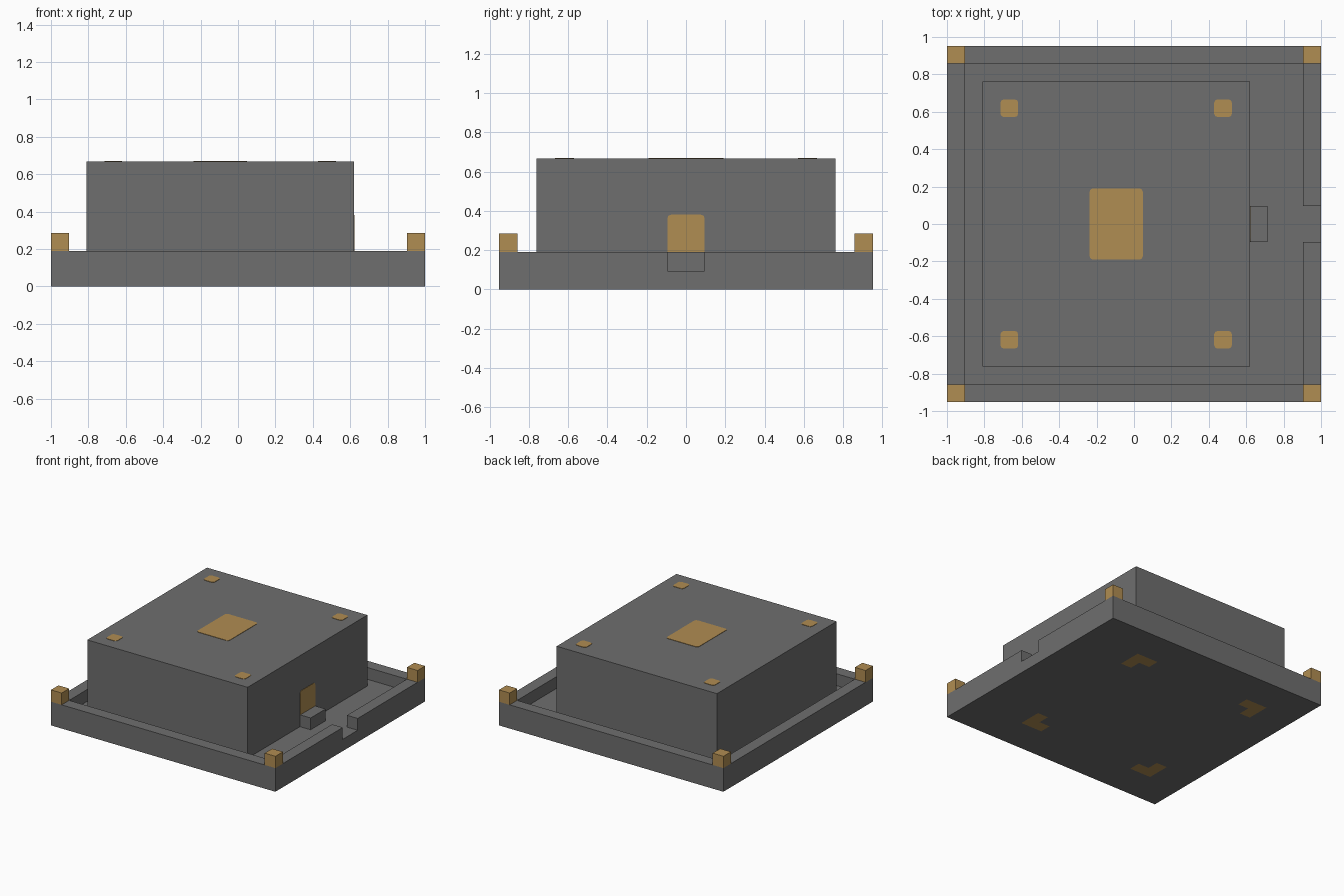
import bpy
import bmesh
from mathutils import Vector

cube = bpy.data.objects.get("Cube")
if cube:
    bpy.data.objects.remove(cube, do_unlink=True)

U = 2 / 21  # one building module


def material(name, rgb):
    m = bpy.data.materials.new(name)
    m.use_nodes = True
    m.diffuse_color = (*rgb, 1)
    m.node_tree.nodes["Principled BSDF"].inputs["Base Color"].default_value = (*rgb, 1)
    return m


STONE = material("grey stone", (0.156, 0.156, 0.156))
GOLD = material("sandy gold", (0.434, 0.266, 0.084))


def box_mesh(lo, hi):
    """Box between two corners, given in modules."""
    bm = bmesh.new()
    bmesh.ops.create_cube(bm, size=1)
    lo, hi = Vector(lo), Vector(hi)
    for v in bm.verts:
        v.co = (lo + hi) / 2 + v.co * (hi - lo)
    return bm


def finish(bm, name, *mats):
    bmesh.ops.scale(bm, vec=(U, U, U), verts=bm.verts)
    bmesh.ops.recalc_face_normals(bm, faces=bm.faces)
    mesh = bpy.data.meshes.new(name)
    bm.to_mesh(mesh)
    bm.free()
    for m in mats:
        mesh.materials.append(m)
    ob = bpy.data.objects.new(name, mesh)
    bpy.context.collection.objects.link(ob)
    return ob


def box(name, lo, hi, mat):
    return finish(box_mesh(lo, hi), name, mat)


def plate(name, lo, hi, axis, above=-100):
    """Thin gold panel with rounded corners around the given axis."""
    bm = box_mesh(lo, hi)
    corners = []
    for e in bm.edges:
        a, b = e.verts
        if abs(a.co[axis] - b.co[axis]) > 0.01 and all(
            abs(a.co[i] - b.co[i]) < 1e-4 for i in range(3) if i != axis
        ) and a.co.z > above:
            corners.append(e)
    bmesh.ops.bevel(bm, geom=corners, offset=0.2, segments=2, profile=0.5,
                    affect="EDGES")
    return finish(bm, name, GOLD)


# Courtyard tray: a slab sliced into cells, its rim raised around a gateway
bm = box_mesh((-10.5, -10, 0), (10.5, 10, 1))
x_cuts = (-9.5, -7.5, -6.5, -5.5, 3.5, 4.5, 5.5, 9.5)
y_cuts = (-9, -7, -6, -5, -1, 1, 5, 6, 7, 9)
for axis, cuts in ((0, x_cuts), (1, y_cuts)):
    for c in cuts:
        point, normal = Vector(), Vector()
        point[axis], normal[axis] = c, 1
        bmesh.ops.bisect_plane(bm, geom=bm.verts[:] + bm.edges[:] + bm.faces[:],
                               plane_co=point, plane_no=normal)
bm.normal_update()

# Gold corner brackets on the underside, open towards the middle
for f in bm.faces:
    c = f.calc_center_median()
    x, y = abs(c.x + 1), abs(c.y)
    if f.normal.z < -0.5 and 4.5 < x < 6.5 and 5 < y < 7 and (x > 5.5 or y > 6):
        f.material_index = 1

rim = []
for f in bm.faces:
    c = f.calc_center_median()
    gate = c.x > 9.5 and abs(c.y) < 1
    if f.normal.z > 0.5 and (abs(c.x) > 9.5 or abs(c.y) > 9) and not gate:
        rim.append(f)
raised = bmesh.ops.extrude_face_region(bm, geom=rim)["geom"]
bmesh.ops.delete(bm, geom=rim, context="FACES_ONLY")
bmesh.ops.translate(bm, vec=(0, 0, 1),
                    verts=[g for g in raised if isinstance(g, bmesh.types.BMVert)])
bmesh.ops.recalc_face_normals(bm, faces=bm.faces)
bmesh.ops.dissolve_limit(bm, angle_limit=0.01, verts=bm.verts, edges=bm.edges,
                         delimit={"MATERIAL"})
finish(bm, "courtyard_tray", STONE, GOLD)

# Main hall, doorstep and door
box("main_hall", (-8.5, -8, 1), (6.5, 8, 7), STONE)
box("doorstep", (6.5, -1, 1), (7.5, 1, 2), STONE)
plate("door_panel", (6.48, -1, 2), (6.53, 1, 4), 0, above=3)

# Roof panels
plate("roof_centre_panel", (-2.5, -2, 6.98), (0.5, 2, 7.03), 2)
sides = ((-1, "right"), (1, "left"))
ends = ((-1, "front"), (1, "back"))
for sx, side in sides:
    for sy, end in ends:
        x, y = -1 + 6 * sx, 6.5 * sy
        plate(f"roof_panel_{end}_{side}", (x - 0.5, y - 0.5, 6.98),
              (x + 0.5, y + 0.5, 7.03), 2)
        # Corner posts on the rim
        x, y = 10 * sx, 9.5 * sy
        box(f"corner_post_{end}_{side}", (x - 0.5, y - 0.5, 2),
            (x + 0.5, y + 0.5, 3), GOLD)
